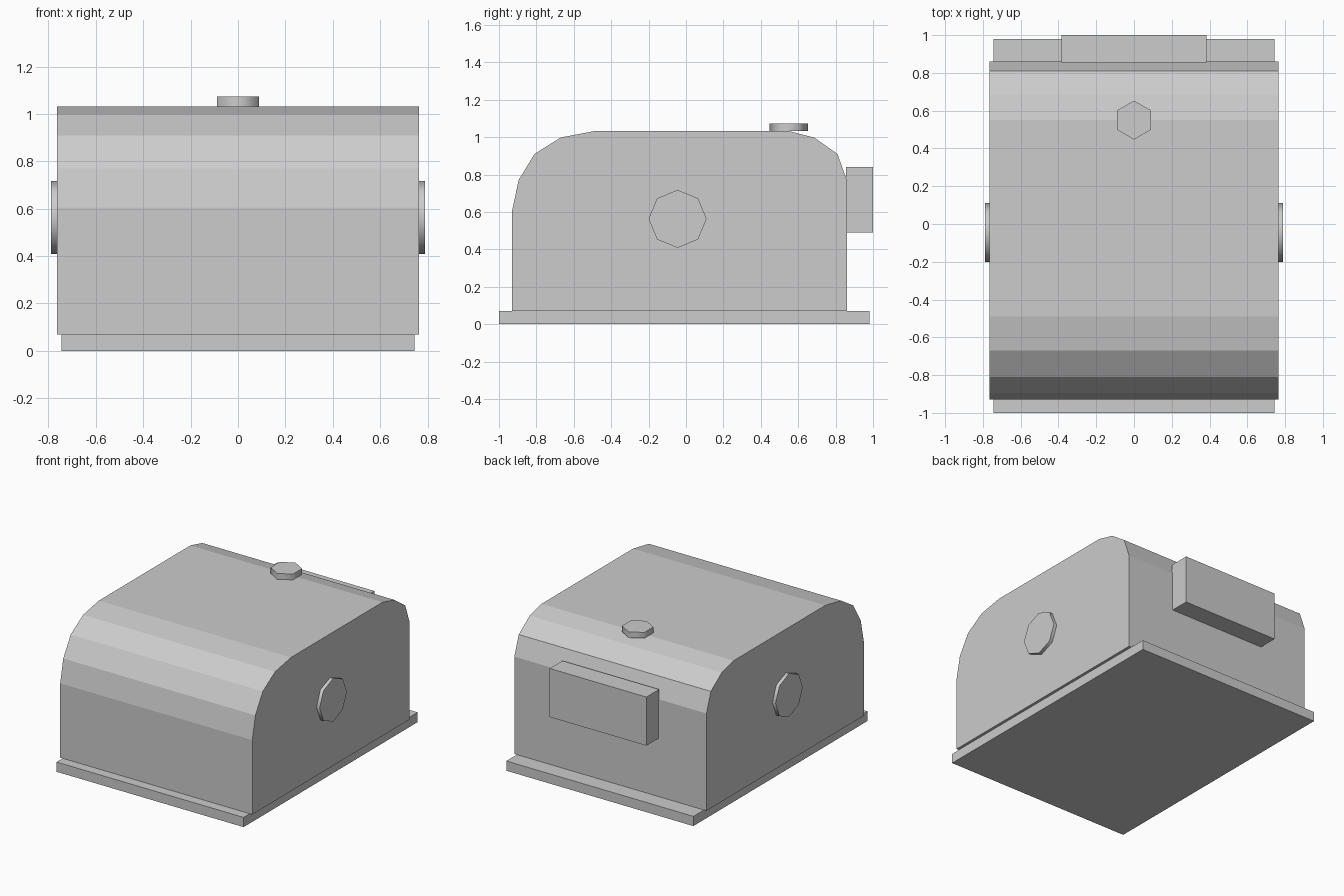
import bpy
import bmesh
from math import radians
from mathutils import Matrix, Vector

cube = bpy.data.objects.get("Cube")
if cube:
    bpy.data.objects.remove(cube, do_unlink=True)

grey = bpy.data.materials.new("light_grey")
grey.use_nodes = True
colour = (0.604, 0.604, 0.604, 1)
grey.diffuse_color = colour
grey.node_tree.nodes["Principled BSDF"].inputs["Base Color"].default_value = colour


def finish(name, bm):
    bmesh.ops.recalc_face_normals(bm, faces=bm.faces)
    mesh = bpy.data.meshes.new(name)
    bm.to_mesh(mesh)
    bm.free()
    mesh.materials.append(grey)
    obj = bpy.data.objects.new(name, mesh)
    bpy.context.collection.objects.link(obj)
    return obj


def box(name, low, high):
    low, high = Vector(low), Vector(high)
    bm = bmesh.new()
    bmesh.ops.create_cube(bm, size=1, matrix=Matrix.Translation((low + high) / 2)
                          @ Matrix.Diagonal(high - low).to_4x4())
    return finish(name, bm)


def disc(name, centre, radius, depth, sides, turn=0):
    bm = bmesh.new()
    bmesh.ops.create_cone(bm, cap_ends=True, segments=sides, radius1=radius,
                          radius2=radius, depth=depth,
                          matrix=Matrix.Translation(centre) @ Matrix.Rotation(turn, 4, "Y"))
    obj = finish(name, bm)
    # Rounded rim, crisp caps
    bpy.ops.object.select_all(action="DESELECT")
    obj.select_set(True)
    bpy.context.view_layer.objects.active = obj
    bpy.ops.object.shade_smooth_by_angle(angle=radians(70))
    return obj


def extruded(name, profile, half_width):
    bm = bmesh.new()
    face = bm.faces.new([bm.verts.new((-half_width, y, z)) for y, z in profile])
    grown = bmesh.ops.extrude_face_region(bm, geom=[face], use_keep_orig=True)["geom"]
    bmesh.ops.translate(bm, vec=(2 * half_width, 0, 0),
                        verts=[g for g in grown if isinstance(g, bmesh.types.BMVert)])
    return finish(name, bm)


# Floor plate
box("base_plate", (-0.745, -1, 0), (0.745, 0.98, 0.07))

# Housing with faceted shoulders, front to back
extruded("housing", [(-0.93, 0.07), (-0.93, 0.605), (-0.895, 0.77), (-0.81, 0.91),
                     (-0.67, 0.998), (-0.49, 1.032), (0.55, 1.032), (0.685, 0.998),
                     (0.81, 0.91), (0.86, 0.77), (0.86, 0.07)], 0.765)

# Box on the back wall
box("rear_box", (-0.385, 0.855, 0.49), (0.385, 1, 0.84))

# Cap on the roof
disc("roof_cap", (0, 0.55, 1.053), 0.103, 0.042, 6)

# Round covers on both sides
for side, sign in (("left", 1), ("right", -1)):
    disc(side + "_side_cover", (sign * 0.774, -0.045, 0.563), 0.155, 0.032, 8, radians(90))
